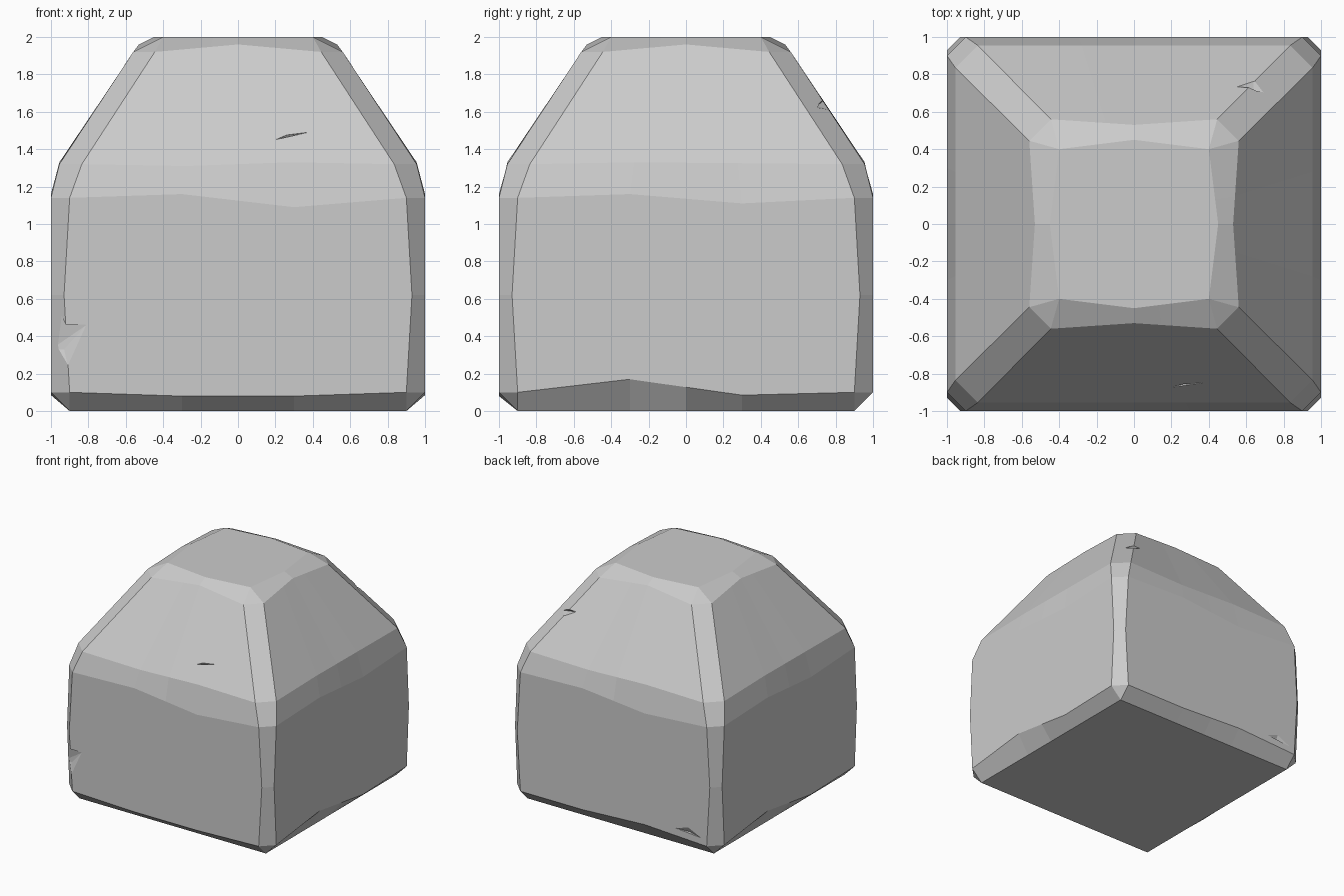
import bpy, bmesh
from mathutils import Matrix, Vector
from math import pi

if "Cube" in bpy.data.objects:
    bpy.data.objects.remove(bpy.data.objects["Cube"])

# Stone profile: height, half width, corner position, mid-edge half width, mid-edge height
LEVELS = [
    (0.00, 0.90, 0.90, 0.90, 0.00),
    (0.10, 1.00, 0.90, 1.00, 0.10),
    (0.62, 1.00, 0.93, 1.00, 0.62),
    (1.14, 1.00, 0.90, 1.00, 1.14),
    (1.32, 0.955, 0.835, 0.955, 1.32),
    (1.92, 0.56, 0.445, 0.53, 1.96),
    (2.00, 0.40, 0.40, 0.45, 2.00),
]
# Worn-edge height offsets at the left and right thirds: front, right, back, left
WEAR = {
    1: [(-.02, -.02), (.07, -.015), (0, .03), (.07, -.015)],
    3: [(.02, -.05), (.02, -.03), (.02, -.04), (.02, -.03)],
    4: [(-.01, .01), (.01, .005), (-.01, .01), (.01, .005)],
}


def make_object(name, bm):
    bmesh.ops.recalc_face_normals(bm, faces=bm.faces)
    mesh = bpy.data.meshes.new(name)
    bm.to_mesh(mesh)
    bm.free()
    obj = bpy.data.objects.new(name, mesh)
    bpy.context.collection.objects.link(obj)
    return obj


# Stone block lofted through chamfered square rings
bm = bmesh.new()
rings = []
for i, (z, half, corner, mid, mid_z) in enumerate(LEVELS):
    ring = []
    for side in range(4):
        turn = Matrix.Rotation(side * pi / 2, 3, 'Z')
        a, b = WEAR.get(i, [(0, 0)] * 4)[side]
        third = corner / 3
        for u, dz in ((-corner, 0), (-third, a), (0, (a + b) / 2), (third, b), (corner, 0)):
            t = 1 - abs(u) / corner
            p = Vector((u, -(half + (mid - half) * t), z + (mid_z - z) * t + dz))
            ring.append(bm.verts.new(turn @ p))
    rings.append(ring)
for low, high in zip(rings, rings[1:]):
    n = len(low)
    for j in range(n):
        k = (j + 1) % n
        bm.faces.new((low[j], low[k], high[k], high[j]))
bm.faces.new(rings[0][::-1])
bm.faces.new(rings[-1])
bmesh.ops.remove_doubles(bm, verts=bm.verts, dist=0.001)
stone = make_object("stone_block", bm)


# Small chips knocked out of the surface
def chip(name, points):
    bm = bmesh.new()
    for p in points:
        bm.verts.new(p)
    bmesh.ops.convex_hull(bm, input=bm.verts)
    cutter = make_object(name, bm)
    cutter.hide_render = True
    cutter.hide_set(True)
    mod = stone.modifiers.new(name, 'BOOLEAN')
    mod.operation = 'DIFFERENCE'
    mod.solver = 'EXACT'
    mod.object = cutter


chip("front_corner_chip", [(-.95, -.98, .51), (-.81, -1.001, .46), (-.91, -1.001, .24),
                           (-1, -.94, .33), (-1.05, -1.05, .35), (-.93, -.965, .33)])
chip("upper_corner_chip", [(.54, .735, 1.66), (.70, .705, 1.62), (.64, .77, 1.61),
                           (.64, .70, 1.63), (.76, .80, 1.75)])
chip("front_scratch", [(.2, -.872, 1.45), (.38, -.845, 1.49), (.26, -.855, 1.475),
                       (.26, -.845, 1.455), (.28, -.95, 1.52)])
chip("back_chip", [(-.6, 1.001, .18), (-.85, 1.001, .16), (-.72, 1.001, .22),
                   (-.72, .975, .17), (-.72, 1.05, .18)])
